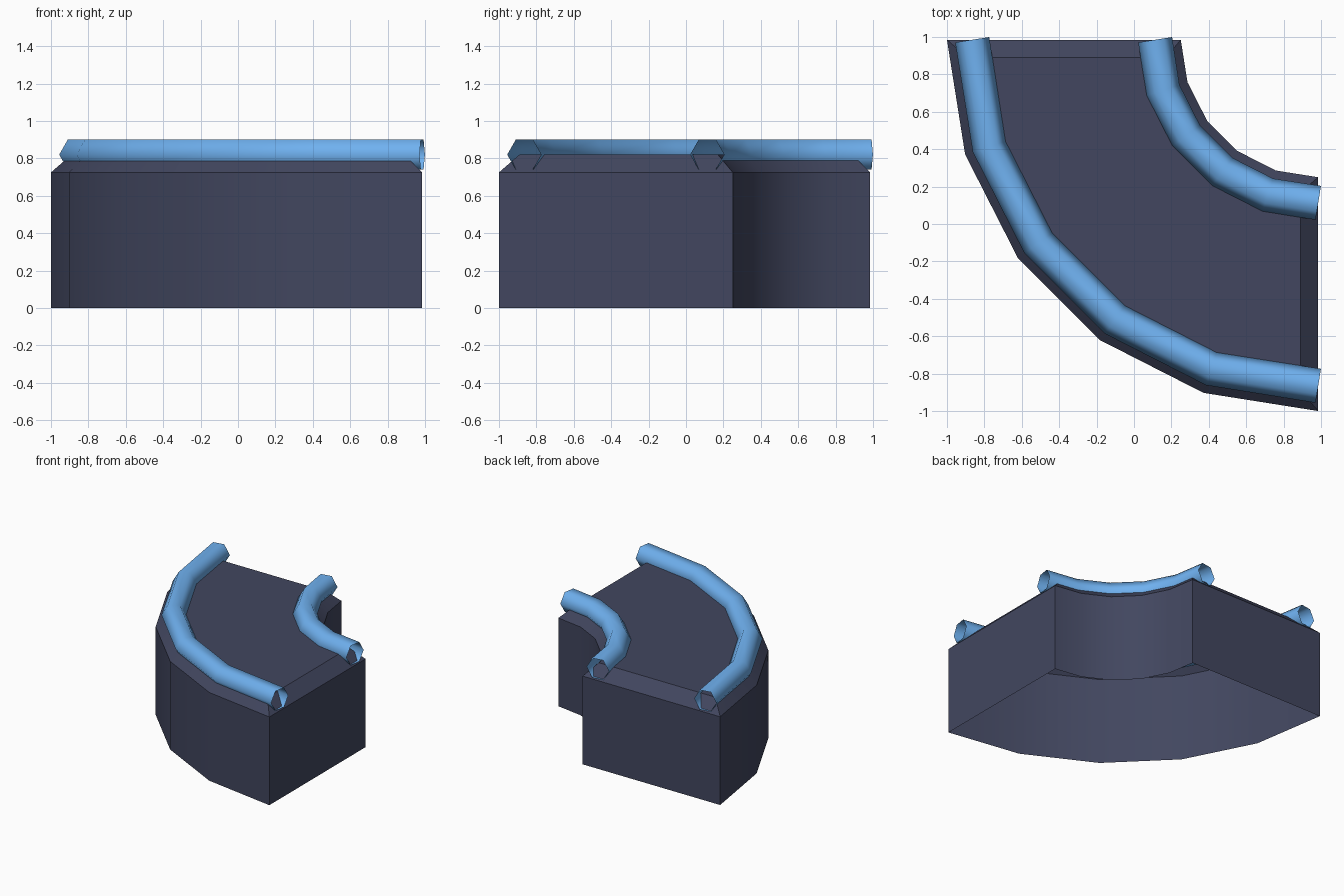
import bpy, bmesh
from math import sin, cos, tan, pi, radians

if "Cube" in bpy.data.objects:
    bpy.data.objects.remove(bpy.data.objects["Cube"])

C = 0.985                  # arc centre is (C, C)
N = 5                      # segments per quarter turn
STEP = radians(90 / N)
Z_SIDE, Z_TOP, BEVEL = 0.725, 0.82, 0.095


def material(name, rgb):
    m = bpy.data.materials.new(name)
    m.diffuse_color = (*rgb, 1)
    m.use_nodes = True
    m.node_tree.nodes["Principled BSDF"].inputs["Base Color"].default_value = m.diffuse_color
    return m


def arc(r, i):
    a = i * STEP
    return C - r * cos(a), C - r * sin(a)


def finish(bm, name, mat):
    bmesh.ops.recalc_face_normals(bm, faces=bm.faces)
    for f in bm.faces:
        f.smooth = True
    me = bpy.data.meshes.new(name)
    bm.to_mesh(me)
    bm.free()
    me.materials.append(mat)
    ob = bpy.data.objects.new(name, me)
    bpy.context.collection.objects.link(ob)
    return ob


def top_point(r, i):
    """Bevelled top outline; the two ends are pulled in along their segment."""
    x, y = arc(r, i)
    slide = BEVEL * tan(STEP / 2)
    if i == 0:
        return x + slide, y - BEVEL
    if i == N:
        return x - BEVEL, y + slide
    return x, y


def curved_block(name, r_out, r_in, mat):
    bm = bmesh.new()
    cols = []
    for i in range(N + 1):
        o, n = arc(r_out, i), arc(r_in, i)
        to, tn = top_point(r_out - BEVEL, i), top_point(r_in + BEVEL, i)
        pts = [(*o, 0), (*o, Z_SIDE), (*to, Z_TOP), (*tn, Z_TOP), (*n, Z_SIDE), (*n, 0)]
        cols.append([bm.verts.new(p) for p in pts])
    for a, b in zip(cols, cols[1:]):
        for k in range(5):
            bm.faces.new((a[k], b[k], b[k + 1], a[k + 1]))
    # end walls and end bevels, underside stays open
    for c in (cols[0], cols[-1]):
        bm.faces.new((c[0], c[1], c[4], c[5]))
        bm.faces.new((c[1], c[2], c[3], c[4]))
    ob = finish(bm, name, mat)
    bpy.context.view_layer.objects.active = ob
    ob.select_set(True)
    bpy.ops.object.shade_smooth_by_angle(angle=radians(30))
    ob.select_set(False)


def curved_rail(name, r, mat, radius=0.092):
    bm = bmesh.new()
    rings = []
    for i in range(N + 1):
        x, y = arc(r, i)
        # end rings are square to their own segment
        a = i * STEP + (STEP / 2 if i == 0 else -STEP / 2 if i == N else 0)
        ring = []
        for k in range(6):
            t = k * pi / 3
            d = radius * cos(t)
            ring.append(bm.verts.new((x - d * cos(a), y - d * sin(a), Z_TOP + radius * sin(t))))
        rings.append(ring)
    for a, b in zip(rings, rings[1:]):
        for k in range(6):
            j = (k + 1) % 6
            bm.faces.new((a[k], a[j], b[j], b[k]))
    finish(bm, name, mat)


dark = material("dark_slate", (0.054, 0.062, 0.115))
blue = material("sky_blue", (0.16, 0.44, 0.87))

curved_block("curved_base", 1.985, 0.735, dark)
curved_rail("outer_rail", 1.85, blue)
curved_rail("inner_rail", 0.872, blue)
